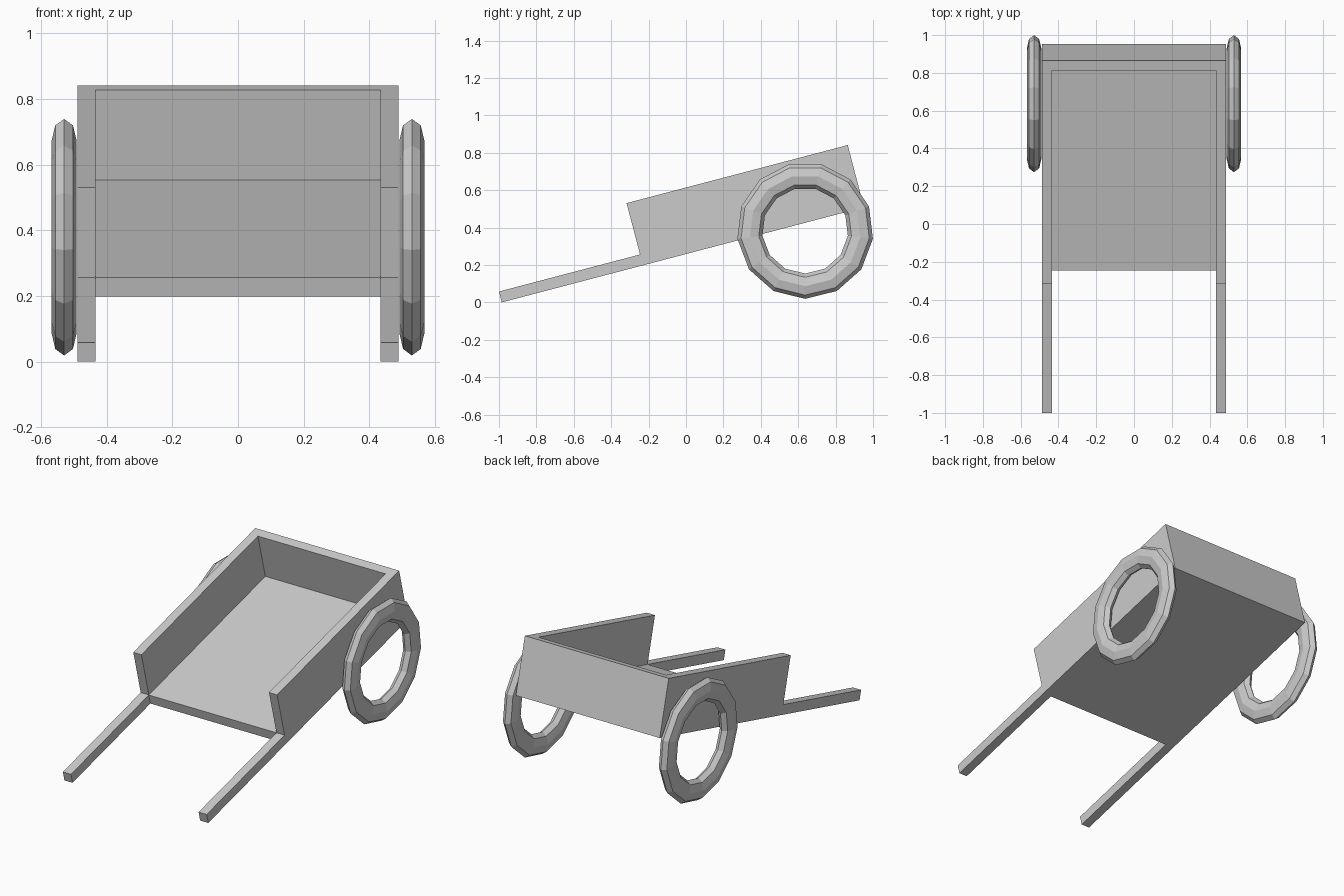
import bpy, bmesh, math
from mathutils import Matrix

if "Cube" in bpy.data.objects:
    bpy.data.objects.remove(bpy.data.objects["Cube"])

TILT = math.radians(14.7)
LENGTH, HEIGHT, RAIL = 2.0025, 0.344, 0.06   # along the rails, wall height, rail/floor thickness
BED_START, WALL = 0.78, 0.055                # where the bed begins, wall thickness
HALF_OUT, HALF_IN = 0.488, 0.433


def prism(name, profile, half_width):
    """Extrude a side profile (length, height) across x, then tilt it into place."""
    bm = bmesh.new()
    face = bm.faces.new([bm.verts.new((-half_width, u, v)) for u, v in profile])
    ext = bmesh.ops.extrude_face_region(bm, geom=[face])
    verts = [g for g in ext["geom"] if isinstance(g, bmesh.types.BMVert)]
    bmesh.ops.translate(bm, verts=verts, vec=(2 * half_width, 0, 0))
    bmesh.ops.recalc_face_normals(bm, faces=bm.faces)
    bm.transform(Matrix.Translation((0, -0.985, 0)) @ Matrix.Rotation(TILT, 4, 'X'))
    mesh = bpy.data.meshes.new(name)
    bm.to_mesh(mesh)
    bm.free()
    obj = bpy.data.objects.new(name, mesh)
    bpy.context.collection.objects.link(obj)
    return obj


# Cart body: bed walls and handles share one side profile
body = prism("cart_body", [(0, 0), (LENGTH, 0), (LENGTH, HEIGHT), (BED_START, HEIGHT),
                           (BED_START, RAIL), (0, RAIL)], HALF_OUT)

# Hollow: opens the bed above the floor and the gap between the handles
cutter = prism("bed_cutter", [(-0.2, -0.2), (BED_START, -0.2), (BED_START, RAIL),
                              (LENGTH - WALL, RAIL), (LENGTH - WALL, 0.6), (-0.2, 0.6)], HALF_IN)
cutter.hide_render = True
cut = body.modifiers.new("hollow", 'BOOLEAN')
cut.operation = 'DIFFERENCE'
cut.solver = 'EXACT'
cut.object = cutter
bpy.context.view_layer.objects.active = body
bpy.ops.object.modifier_apply(modifier=cut.name)
bpy.data.objects.remove(cutter)

# Wheels: flattened 13-sided rings with a corner pointing down
for side, name in ((-1, "left_wheel"), (1, "right_wheel")):
    bpy.ops.mesh.primitive_torus_add(major_segments=13, minor_segments=8,
                                     major_radius=0.2975, minor_radius=0.0675,
                                     location=(side * 0.529, 0.637, 0.384),
                                     rotation=(0, math.pi / 2, 0))
    wheel = bpy.context.object
    wheel.name = name
    wheel.scale.z = 0.038 / 0.0675
